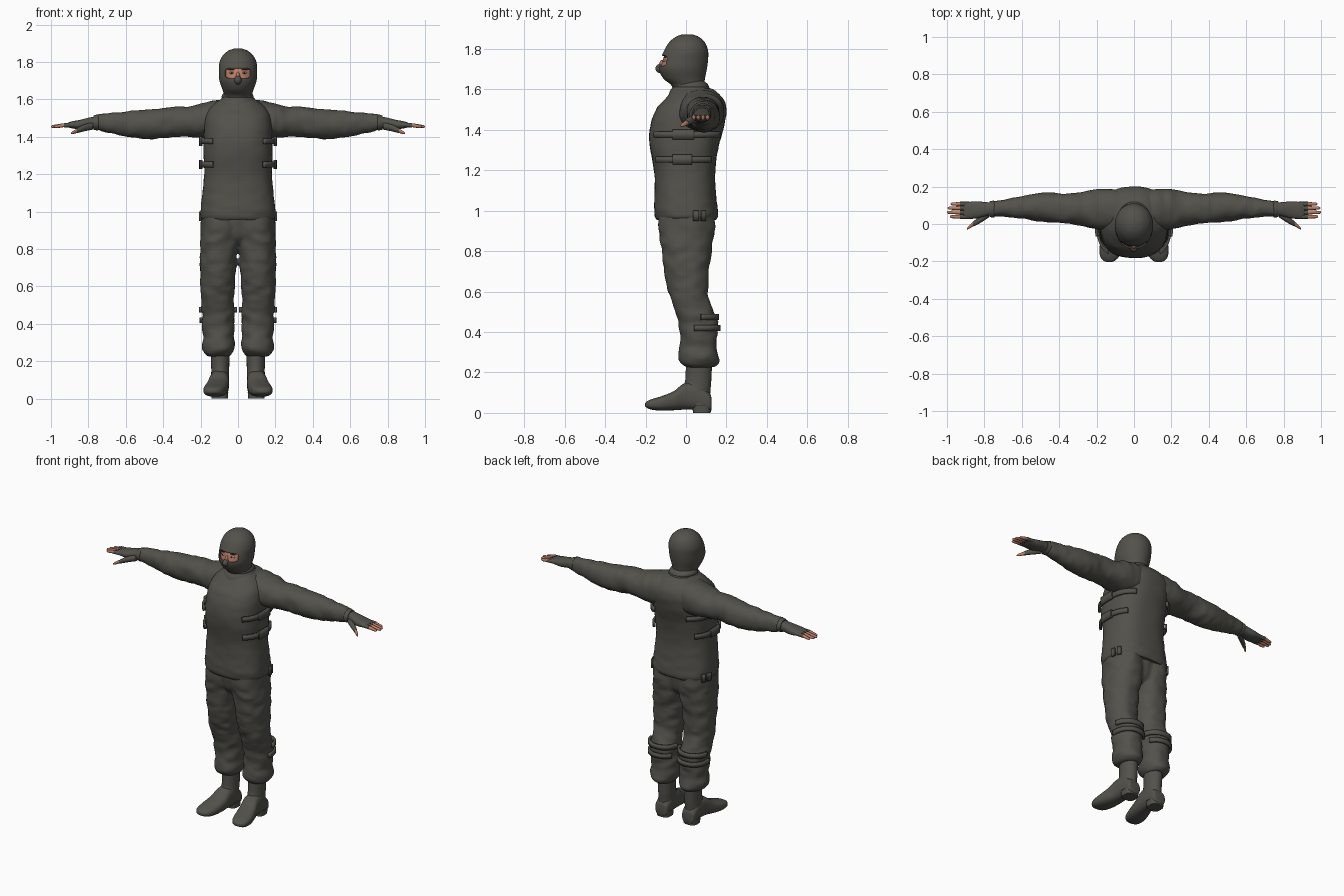
import bpy, bmesh, math
from mathutils import Vector, noise

cube = bpy.data.objects.get("Cube")
if cube:
    bpy.data.objects.remove(cube)


def material(name, colour):
    mat = bpy.data.materials.new(name)
    mat.use_nodes = True
    mat.diffuse_color = (*colour, 1)
    mat.node_tree.nodes["Principled BSDF"].inputs["Base Color"].default_value = (*colour, 1)
    return mat


CLOTH = material("olive grey cloth", (0.085, 0.083, 0.071))
SKIN = material("skin", (0.5, 0.21, 0.13))
WHITE = material("eye white", (0.6, 0.57, 0.52))
IRIS = material("dark brown", (0.03, 0.018, 0.012))
AXES = {"x": (1, 2, 0), "y": (0, 2, 1), "z": (0, 1, 2)}
made = []


def spline(sections, steps=5):
    """Smoothly resample sections of (position, low a, high a, low b, high b)."""
    rows = [Vector(s) for s in sections]
    rows = [rows[0]] + rows + [rows[-1]]
    result = []
    for p, q, r, s in zip(rows, rows[1:], rows[2:], rows[3:]):
        for k in range(steps):
            t = k / steps
            result.append(q + (r - p) * t / 2 + (p * 2 - q * 5 + r * 4 - s) * t * t / 2
                          + (q * 3 - p - r * 3 + s) * t ** 3 / 2)
    return result + [rows[-1]]


def outline(row, angle, axis, power=2.0, swell=0.0):
    """Point on the rounded cross-section described by one row."""
    pos, a0, a1, b0, b1 = row
    c, s = math.cos(angle), math.sin(angle)
    point = Vector((0, 0, 0))
    ia, ib, it = AXES[axis]
    point[ia] = (a0 + a1) / 2 + ((a1 - a0) / 2 + swell) * math.copysign(abs(c) ** (2 / power), c)
    point[ib] = (b0 + b1) / 2 + ((b1 - b0) / 2 + swell) * math.copysign(abs(s) ** (2 / power), s)
    point[it] = pos
    return point


def loft(bm, sections, axis="z", power=2.0, sides=40, wrinkle=0.0):
    rings = []
    for row in spline(sections):
        ring = []
        for k in range(sides):
            p = outline(row, math.tau * k / sides, axis, power)
            if wrinkle:
                q = p * 14
                q[AXES[axis][2]] *= 2
                p = outline(row, math.tau * k / sides, axis, power, noise.noise(q) * wrinkle)
            ring.append(bm.verts.new(p))
        rings.append(ring)
    for low, high in zip(rings, rings[1:]):
        for k in range(sides):
            j = (k + 1) % sides
            bm.faces.new((low[k], low[j], high[j], high[k]))
    bm.faces.new(rings[0])
    bm.faces.new(rings[-1])


def finish(name, bm, mat, mirror=False, fuse=0.0, thick=0.0):
    bmesh.ops.recalc_face_normals(bm, faces=bm.faces)
    mesh = bpy.data.meshes.new(name)
    bm.to_mesh(mesh)
    bm.free()
    mesh.materials.append(mat)
    ob = bpy.data.objects.new(name, mesh)
    bpy.context.collection.objects.link(ob)
    made.append(ob)
    if thick:
        solid = ob.modifiers.new("thickness", "SOLIDIFY")
        solid.thickness, solid.offset = thick, 0
    if mirror:
        ob.modifiers.new("mirror", "MIRROR")
    if fuse:
        blend = ob.modifiers.new("fuse", "REMESH")
        blend.mode, blend.voxel_size, blend.use_smooth_shade = "VOXEL", fuse, True
        relax = ob.modifiers.new("relax", "SMOOTH")
        relax.factor, relax.iterations = 0.5, 4
    return ob


def shape(name, sections, mat=CLOTH, axis="z", power=2.0, sides=40, wrinkle=0.0, **options):
    bm = bmesh.new()
    loft(bm, sections, axis, power, sides, wrinkle)
    return finish(name, bm, mat, **options)


def ball(name, centre, radii, mat, mirror=False):
    bm = bmesh.new()
    bmesh.ops.create_uvsphere(bm, u_segments=20, v_segments=12, radius=1)
    bmesh.ops.scale(bm, vec=radii, verts=bm.verts)
    bmesh.ops.translate(bm, vec=centre, verts=bm.verts)
    return finish(name, bm, mat, mirror)


def strap(name, sections, z, height, start, end, swell, power):
    """Band hugging a lofted body between two angles in degrees."""
    row = min(spline(sections, 12), key=lambda r: abs(r[0] - z))
    bm = bmesh.new()
    columns = []
    for k in range(25):
        angle = math.radians(start + (end - start) * k / 24)
        p = outline(row, angle, "z", power, swell)
        columns.append([bm.verts.new((p.x, p.y, z + side * height / 2)) for side in (-1, 1)])
    for a, b in zip(columns, columns[1:]):
        bm.faces.new((a[0], b[0], b[1], a[1]))
    return finish(name, bm, CLOTH, mirror=True, thick=0.014)


def symmetric(rows):
    return [(z, -x, x, y0, y1) for z, x, y0, y1 in rows]


# Padded vest and its collar
vest = symmetric([
    (.955, .188, -.145, .15), (.975, .2, -.155, .158), (1.02, .199, -.158, .155),
    (1.1, .19, -.155, .147), (1.2, .181, -.158, .145), (1.32, .184, -.179, .162),
    (1.42, .182, -.176, .19), (1.5, .178, -.148, .2), (1.55, .155, -.105, .185),
    (1.59, .11, -.07, .15), (1.605, .08, -.05, .12)])
shape("vest", vest, power=2.5, sides=64, wrinkle=.003)
shape("vest_collar", symmetric([(1.54, .11, -.095, .14), (1.585, .1, -.082, .128),
                                (1.61, .085, -.066, .115), (1.615, .07, -.05, .1)]))
for z, back in ((1.376, 58), (1.252, 45)):
    strap("side_strap", vest, z, .03, -50, back, .012, 2.5)
    strap("strap_buckle", vest, z, .05, -14, 8, .019, 2.5)
for start in (8, 22):
    strap("hem_tab", vest, .975, .05, start, start + 9, .004, 2.5)

# Sleeves blended across the shoulders
sleeve = bmesh.new()
loft(sleeve, [
    (-.02, -.02, .17, 1.41, 1.59), (.1, -.03, .185, 1.39, 1.598), (.19, -.03, .188, 1.39, 1.58),
    (.25, -.015, .175, 1.398, 1.563), (.35, .0, .162, 1.398, 1.56), (.47, .012, .168, 1.388, 1.547),
    (.6, .028, .15, 1.402, 1.535), (.7, .038, .13, 1.424, 1.526), (.75, .036, .124, 1.432, 1.522)],
    "x", 2.2, 48, .007)
finish("sleeves", sleeve, CLOTH, mirror=True, fuse=.01)

# Trousers: two legs blended with the pelvis
leg = [
    (1.0, -.01, .19, -.14, .14), (.9, -.01, .199, -.136, .142), (.8, .002, .202, -.12, .127),
    (.7, .01, .203, -.105, .115), (.6, .018, .202, -.085, .112), (.52, .02, .199, -.06, .125),
    (.46, .02, .193, -.042, .155), (.4, .02, .19, -.032, .155), (.33, .018, .187, -.03, .15),
    (.27, .014, .188, -.037, .163), (.24, .03, .178, -.02, .155), (.225, .045, .155, .0, .135)]
trousers = bmesh.new()
loft(trousers, leg, "z", 2.2, 48, .01)
loft(trousers, symmetric([(.825, .05, -.07, .08), (.87, .1, -.115, .12), (1.0, .12, -.138, .138)]))
finish("trousers", trousers, CLOTH, mirror=True, fuse=.01)
strap("calf_band", leg, .475, .03, 10, 170, .008, 2.2)
strap("calf_strap", leg, .42, .028, -10, 150, .007, 2.2)

# Boots: shaft, foot and heel
shape("boot_shaft", [(.04, .05, .145, .015, .12), (.1, .048, .145, -.02, .12),
                     (.16, .047, .143, -.004, .125), (.27, .045, .148, .0, .13)], mirror=True)
shape("boot_foot", [
    (.126, .07, .125, .015, .07), (.115, .053, .142, .008, .1), (.05, .048, .148, .015, .15),
    (-.01, .048, .155, .016, .145), (-.06, .052, .17, .013, .108), (-.12, .062, .184, .011, .083),
    (-.17, .078, .182, .016, .068), (-.195, .1, .165, .026, .056), (-.203, .12, .145, .034, .047)],
    axis="y", power=2.6, mirror=True)
shape("boot_heel", [(.0, .054, .142, .035, .122), (.035, .052, .144, .03, .125)],
      power=3, mirror=True)

# Fingerless gloves, fingers and thumbs
shape("glove", [
    (.72, .045, .115, 1.445, 1.512), (.78, .044, .116, 1.445, 1.506), (.84, .03, .121, 1.44, 1.492),
    (.89, .028, .117, 1.446, 1.482), (.912, .035, .11, 1.453, 1.474)], axis="x", power=2.4, mirror=True)
shape("glove_cuff", [(.745, .037, .122, 1.437, 1.518), (.752, .034, .125, 1.434, 1.52),
                     (.772, .038, .121, 1.438, 1.514)], axis="x", mirror=True)


def digit(name, rows, cut):
    """Centre line rows of (x, y, z, radius): glove up to the cut, skin to the tip."""
    tube = [(x, y - r, y + r, z - r, z + r) for x, y, z, r in rows]
    grown = [(x, y - r, y + r, z - r, z + r) for x, y, z, r in
             ((x, y, z, r + .0015) for x, y, z, r in rows[:cut])]
    shape(name, tube, SKIN, "x", sides=14, mirror=True)
    shape(name + "_glove", grown, CLOTH, "x", sides=14, mirror=True)


for name, y, tip in (("index_finger", .039, .985), ("middle_finger", .062, 1.0),
                     ("ring_finger", .085, .996), ("little_finger", .107, .98)):
    digit(name, [(.88, y, 1.464, .0105), (.93, y, 1.462, .0105), (tip - .025, y, 1.457, .009),
                 (tip - .006, y, 1.455, .007), (tip, y, 1.455, .002)], 2)
digit("thumb", [(.775, .055, 1.458, .018), (.825, .022, 1.447, .017), (.86, .0, 1.433, .012),
                (.882, -.017, 1.423, .009), (.893, -.026, 1.419, .003)], 3)

# Hood with an eye opening cut from the front
head = symmetric([
    (1.55, .08, -.055, .12), (1.59, .07, -.055, .1), (1.625, .071, -.072, .088),
    (1.655, .08, -.108, .09), (1.7, .095, -.13, .099), (1.745, .098, -.123, .105),
    (1.79, .097, -.104, .105), (1.83, .08, -.08, .09), (1.857, .05, -.047, .06),
    (1.868, .02, -.015, .028)])
hood = bmesh.new()
loft(hood, head, sides=64)
centre = Vector((0, 0, 1.74))
planes = [(Vector((sx, 0, 0)), .067) for sx in (-1, 1)]
planes += [(Vector((0, 0, sz)), .026) for sz in (-1, 1)]
planes += [(Vector((sx, 0, sz * 2)).normalized(), .046) for sx in (-1, 1) for sz in (-1, 1)]
for normal, reach in planes:
    bmesh.ops.bisect_plane(hood, geom=hood.verts[:] + hood.edges[:] + hood.faces[:],
                           plane_co=centre + normal * reach, plane_no=normal)


def in_opening(face):
    offset = face.calc_center_median() - centre
    return offset.y < 0 and all(offset.dot(n) < reach for n, reach in planes)


bmesh.ops.delete(hood, geom=[f for f in hood.faces if in_opening(f)], context="FACES")
finish("hood", hood, CLOTH, thick=.008)
ball("covered_nose", (0, -.122, 1.703), (.02, .029, .024), CLOTH)
shape("neck_fold", symmetric([(1.6, .082, -.058, .108), (1.62, .085, -.06, .11),
                              (1.64, .073, -.055, .092)]), wrinkle=.006)

# Face behind the opening
shape("face", [(z, a + .008, b - .008, c + .008, d - .008) for z, a, b, c, d in head[3:8]], SKIN)
ball("nose_bridge", (0, -.116, 1.72), (.011, .017, .026), SKIN)
ball("eye", (.033, -.102, 1.742), (.014, .013, .007), WHITE, mirror=True)
ball("iris", (.033, -.111, 1.742), (.0055, .005, .0055), IRIS, mirror=True)
ball("eyebrow", (.034, -.102, 1.759), (.02, .009, .003), IRIS, mirror=True)

# Smooth shading with crisp rims
bpy.ops.object.select_all(action="DESELECT")
for ob in made:
    ob.select_set(True)
bpy.context.view_layer.objects.active = made[0]
bpy.ops.object.shade_smooth_by_angle(angle=math.radians(40))
